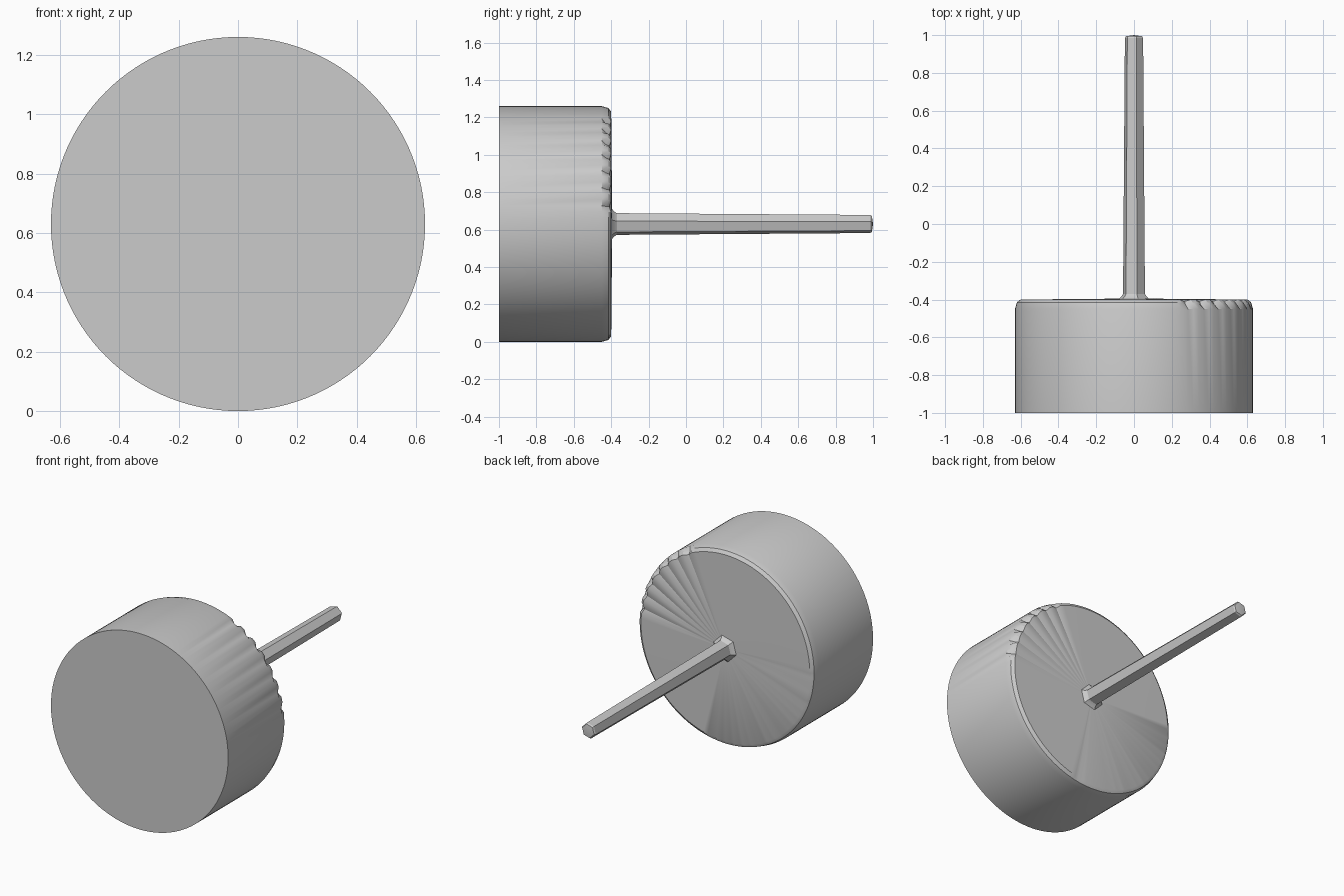
import bpy, bmesh, math, random

random.seed(4)
R = 0.63
cube = bpy.data.objects.get("Cube")
if cube:
    bpy.data.objects.remove(cube)

grey = bpy.data.materials.new("plain_grey")
grey.use_nodes = True
colour = (0.6, 0.6, 0.6, 1)
grey.diffuse_color = colour
grey.node_tree.nodes["Principled BSDF"].inputs["Base Color"].default_value = colour


def lathe(name, sides, rings, front, back, start=0, shape=None, smooth=30):
    """Skin (radius, y) rings around the y axis and close both ends."""
    bm = bmesh.new()
    loops = []
    for k, (r, y) in enumerate(rings):
        loop = []
        for i in range(sides):
            a = start + 360 * i / sides
            rr, yy = shape(k, i, a, r, y) if shape else (r, y)
            t = math.radians(a)
            loop.append(bm.verts.new((rr * math.cos(t), yy, R + rr * math.sin(t))))
        loops.append(loop)
    for p, q in zip(loops, loops[1:]):
        for i in range(sides):
            j = (i + 1) % sides
            bm.faces.new((p[i], p[j], q[j], q[i]))
    for loop, y in ((loops[0], front), (loops[-1], back)):
        tip = bm.verts.new((0, y, R))
        for i in range(sides):
            bm.faces.new((loop[i], loop[(i + 1) % sides], tip))
    bmesh.ops.recalc_face_normals(bm, faces=bm.faces)
    mesh = bpy.data.meshes.new(name)
    bm.to_mesh(mesh)
    bm.free()
    obj = bpy.data.objects.new(name, mesh)
    bpy.context.collection.objects.link(obj)
    mesh.materials.append(grey)
    bpy.ops.object.select_all(action='DESELECT')
    bpy.context.view_layer.objects.active = obj
    obj.select_set(True)
    bpy.ops.object.shade_smooth_by_angle(angle=math.radians(smooth))
    return obj


def worn_rim(k, i, a, r, y):
    """Notch the upper left rim and crease the lower right of the back."""
    if k == 2 and 8 < a < 65 and i % 3 == 0:
        return r - 0.02, y - 0.012
    if k == 3 and 180 < a < 285:
        return r, y - (0.014 if i % 2 else 0) * random.uniform(0.5, 1)
    if k == 3 and 8 < a < 65 and i % 3 == 0:
        return r - 0.01, y - 0.01
    return r, y


# Drum with a softened back rim
lathe("drum", 120, [(R, -1), (R, -0.45), (0.62, -0.415), (0.6, -0.4), (0.08, -0.395)],
      -1, -0.395, shape=worn_rim)

# Tapered six-sided pin with a flared foot
lathe("pin", 6, [(0.09, -0.4), (0.07, -0.385), (0.06, -0.37), (0.05, 0.985), (0.044, 0.994)],
      -0.4, 1, start=15, smooth=20)
